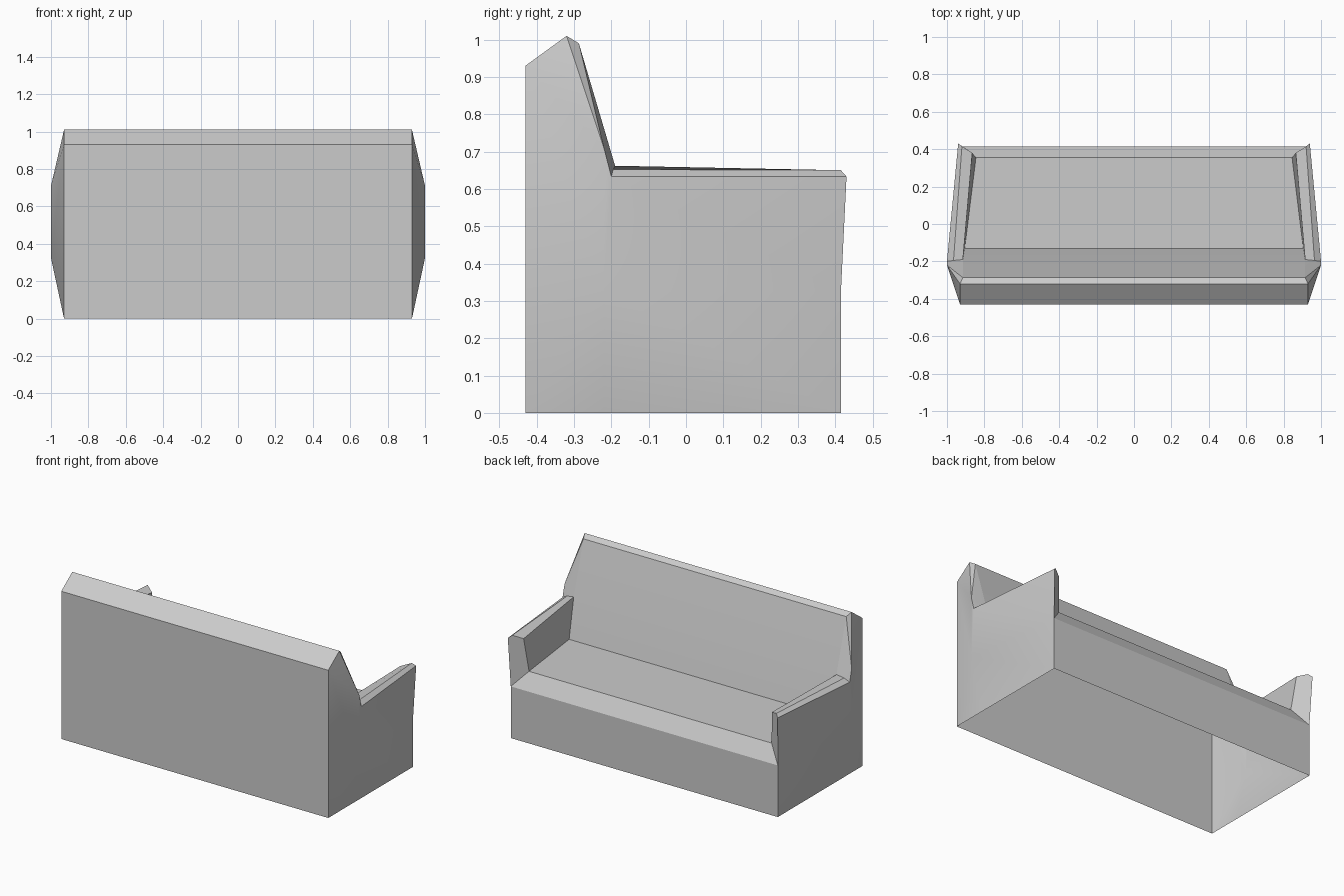
import bpy
import bmesh
from mathutils import Vector
from math import radians

if "Cube" in bpy.data.objects:
    bpy.data.objects.remove(bpy.data.objects["Cube"], do_unlink=True)

grey = bpy.data.materials.new("grey fabric")
grey.use_nodes = True
grey.diffuse_color = (0.6, 0.6, 0.6, 1)
grey.node_tree.nodes["Principled BSDF"].inputs["Base Color"].default_value = (0.6, 0.6, 0.6, 1)


def make_part(name, faces, outward, mirror=False):
    """Build a shell from point loops; the first face points along outward."""
    bm = bmesh.new()
    for loop in faces:
        bm.faces.new([bm.verts.new(p) for p in loop])
    bmesh.ops.remove_doubles(bm, verts=bm.verts, dist=0.0001)
    bmesh.ops.recalc_face_normals(bm, faces=bm.faces)
    bm.faces.ensure_lookup_table()
    if bm.faces[0].normal.dot(Vector(outward)) < 0:
        bmesh.ops.reverse_faces(bm, faces=bm.faces)
    mesh = bpy.data.meshes.new(name)
    bm.to_mesh(mesh)
    bm.free()
    mesh.materials.append(grey)
    obj = bpy.data.objects.new(name, mesh)
    bpy.context.collection.objects.link(obj)
    bpy.ops.object.select_all(action="DESELECT")
    obj.select_set(True)
    bpy.context.view_layer.objects.active = obj
    bpy.ops.object.shade_smooth_by_angle(angle=radians(25))
    if mirror:
        obj.modifiers.new("Mirror", "MIRROR")
    return obj


def span(points):
    """Panels running from each edge point to its twin on the other side."""
    def twin(p):
        return (-p[0], p[1], p[2])
    return [(a, b, twin(b), twin(a)) for a, b in zip(points, points[1:])]


# Shared corners of the backrest
back_foot = (0.93, -0.43, 0)
back_top = (0.93, -0.43, 0.93)
crest = (0.93, -0.32, 1.01)
lip = (0.915, -0.287, 0.99)
shoulder = (1, -0.22, 0.71)

# Arm cross-sections: foot, waist, outer top, ridge, inner top, seat corner
front = [(0.93, 0.415, 0), (0.93, 0.415, 0.325), (0.94, 0.43, 0.633),
         (0.92, 0.415, 0.65), (0.865, 0.38, 0.63), (0.845, 0.355, 0.42)]
rear = [(0.93, -0.22, 0), (1, -0.22, 0.325), (1, -0.2, 0.633),
        (0.965, -0.195, 0.652), (0.915, -0.19, 0.662), (0.905, -0.13, 0.42)]
foot, waist, outer, ridge, inner, seat_corner = rear

# Backrest: rear panel, top bevel, lip and leaning cushion
make_part("backrest", span([back_foot, back_top, crest, lip, inner, seat_corner]), (0, -1, 0))

# Seat: front board, sloped edge and flat cushion
make_part("seat", span([front[0], front[1], front[5], seat_corner]), (0, 1, 0))

# Arms: padded rail, front end, and the side wing joining the backrest
rail = [(front[i], front[i + 1], rear[i + 1], rear[i]) for i in range(5)]
wing = [(back_foot, foot, waist),
        (back_foot, waist, back_top),
        (back_top, waist, shoulder),
        (back_top, shoulder, crest),
        (waist, outer, shoulder),
        (shoulder, outer, ridge),
        (shoulder, ridge, inner),
        (shoulder, inner, lip),
        (shoulder, lip, crest)]
make_part("arms", rail + [front[1:]] + wing, (1, 0, 0), mirror=True)
